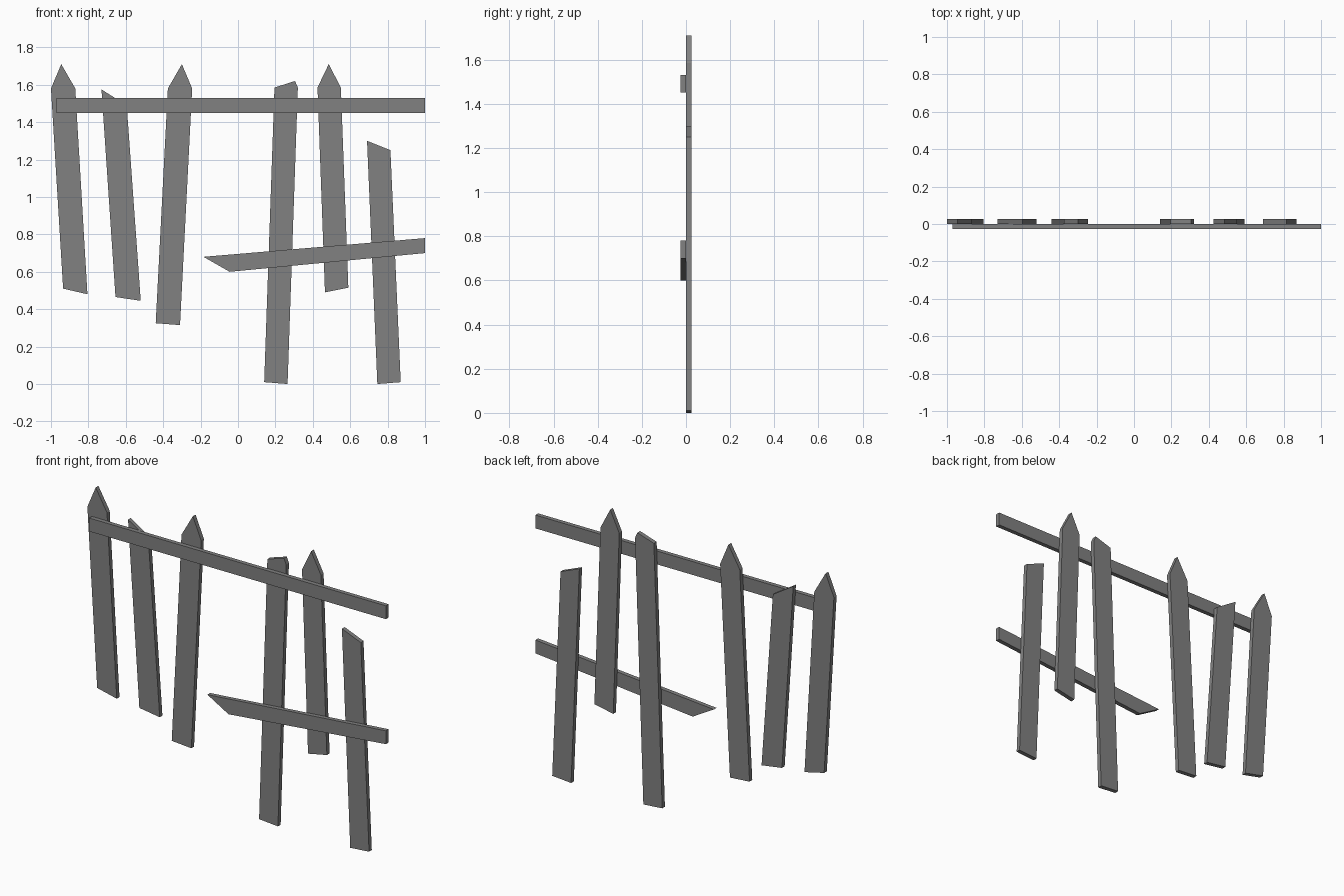
import bpy
import bmesh

cube = bpy.data.objects.get("Cube")
if cube:
    bpy.data.objects.remove(cube, do_unlink=True)

THICK = 0.026

# Single weathered grey
grey = bpy.data.materials.new("weathered grey")
grey.use_nodes = True
colour = (0.22, 0.22, 0.22, 1)
grey.diffuse_color = colour
bsdf = next(n for n in grey.node_tree.nodes if n.type == "BSDF_PRINCIPLED")
bsdf.inputs["Base Color"].default_value = colour
bsdf.inputs["Roughness"].default_value = 0.9


def board(name, outline, y):
    """Extrude a front outline of (x, z) points backwards from depth y."""
    bm = bmesh.new()
    face = bm.faces.new([bm.verts.new((x, y, z)) for x, z in outline])
    result = bmesh.ops.extrude_face_region(bm, geom=[face], use_keep_orig=True)
    moved = [v for v in result["geom"] if isinstance(v, bmesh.types.BMVert)]
    bmesh.ops.translate(bm, verts=moved, vec=(0, THICK, 0))
    bmesh.ops.recalc_face_normals(bm, faces=bm.faces)
    mesh = bpy.data.meshes.new(name)
    bm.to_mesh(mesh)
    bm.free()
    mesh.materials.append(grey)
    obj = bpy.data.objects.new(name, mesh)
    bpy.context.collection.objects.link(obj)
    return obj


# Leaning pickets: pointed, snapped and sawn ends
pickets = {
    "pointed_picket_right": [(-1, 1.58), (-0.945, 1.71), (-0.87, 1.58), (-0.805, 0.48), (-0.935, 0.51)],
    "snapped_picket_right": [(-0.73, 1.575), (-0.595, 1.49), (-0.52, 0.445), (-0.655, 0.465)],
    "pointed_picket_middle": [(-0.375, 1.58), (-0.3, 1.71), (-0.245, 1.58), (-0.31, 0.315), (-0.44, 0.325)],
    "long_picket": [(0.195, 1.585), (0.305, 1.62), (0.32, 1.585), (0.265, 0), (0.14, 0.01)],
    "pointed_picket_left": [(0.425, 1.585), (0.485, 1.71), (0.55, 1.585), (0.59, 0.515), (0.465, 0.49)],
    "snapped_picket_left": [(0.69, 1.3), (0.815, 1.25), (0.87, 0.01), (0.745, 0)],
}
for name, outline in pickets.items():
    board(name, outline, 0)

# Rails across the front
board("top_rail", [(-0.97, 1.53), (1, 1.53), (1, 1.45), (-0.97, 1.45)], -THICK)
board("broken_lower_rail", [(-0.185, 0.68), (1, 0.78), (1, 0.7), (-0.045, 0.6)], -THICK)
